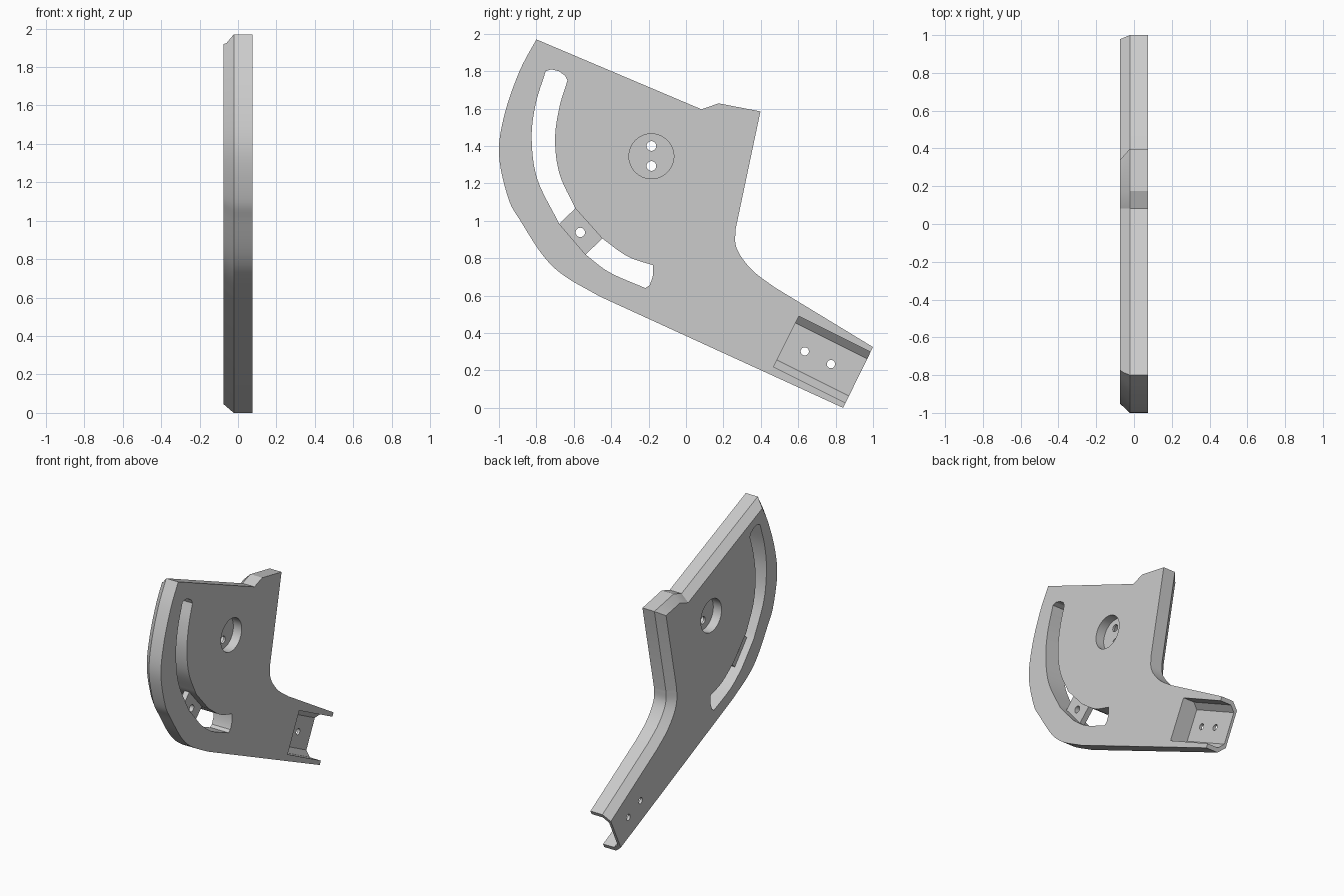
import bpy, bmesh, math
from mathutils import Vector

cube = bpy.data.objects.get("Cube")
if cube:
    bpy.data.objects.remove(cube)

HALF = 0.075      # half of the plate thickness
SHOULDER = -0.022 # where the bevelled edge begins
BEVEL = 0.05

grey = bpy.data.materials.new("plain grey")
grey.use_nodes = True
grey.diffuse_color = (0.6, 0.6, 0.6, 1)
grey.node_tree.nodes["Principled BSDF"].inputs["Base Color"].default_value = (0.6, 0.6, 0.6, 1)


def curve(points, steps=6):
    """Smooth run through (y, z) points."""
    p = [Vector(q) for q in points]
    p = [2 * p[0] - p[1]] + p + [2 * p[-1] - p[-2]]
    out = []
    for a, b, c, d in zip(p, p[1:], p[2:], p[3:]):
        for i in range(steps):
            t = i / steps
            out.append(0.5 * (2 * b + (c - a) * t + (2 * a - 5 * b + 4 * c - d) * t ** 2
                              + (3 * b - a - 3 * c + d) * t ** 3))
    return out + [p[-2]]


def inset(points, dist, open_edge):
    """Mitred inset of a counter-clockwise outline; one edge stays in place."""
    n, out = len(points), []
    for i, p in enumerate(points):
        d0 = (p - points[i - 1]).normalized()
        d1 = (points[(i + 1) % n] - p).normalized()
        n0, n1 = Vector((-d0.y, d0.x)), Vector((-d1.y, d1.x))
        a = 0 if (i - 1) % n == open_edge else dist
        b = 0 if i == open_edge else dist
        k = n0.dot(n1)
        if k > 0.999:
            out.append(p + n0 * dist)
        else:
            out.append(p + (n0 * (a - b * k) + n1 * (b - a * k)) / (1 - k * k))
    return out


def loft(name, loops):
    """Closed solid through matching loops of 3D points."""
    bm = bmesh.new()
    rings = [[bm.verts.new(q) for q in loop] for loop in loops]
    n = len(rings[0])
    for r, s in zip(rings, rings[1:]):
        for i in range(n):
            j = (i + 1) % n
            bm.faces.new((r[i], r[j], s[j], s[i]))
    bm.faces.new(rings[0][::-1])
    bm.faces.new(rings[-1])
    bmesh.ops.recalc_face_normals(bm, faces=bm.faces)
    me = bpy.data.meshes.new(name)
    bm.to_mesh(me)
    bm.free()
    ob = bpy.data.objects.new(name, me)
    bpy.context.collection.objects.link(ob)
    me.materials.append(grey)
    return ob


def at(x, points):
    return [(x, p[0], p[1]) for p in points]


def prism(name, points, x0, x1):
    return loft(name, [at(x0, points), at(x1, points)])


def disc(y, z, r, n=32):
    return [(y + r * math.cos(math.tau * i / n), z + r * math.sin(math.tau * i / n)) for i in range(n)]


def cut(target, cutter):
    cutter.hide_render = True
    mod = target.modifiers.new("cut", 'BOOLEAN')
    mod.operation, mod.solver, mod.object = 'DIFFERENCE', 'EXACT', cutter
    bpy.context.view_layer.objects.active = target
    bpy.ops.object.modifier_apply(modifier=mod.name)
    bpy.data.objects.remove(cutter)


# Plate outline, counter-clockwise from the top corner
front_edge = curve([(-0.80, 1.97), (-0.89, 1.80), (-0.97, 1.57), (-1, 1.355), (-0.95, 1.12),
                    (-0.885, 1.0), (-0.765, 0.815), (-0.65, 0.705), (-0.46, 0.595)])
inner_edge = curve([(0.473, 0.645), (0.366, 0.725), (0.297, 0.805), (0.265, 0.875), (0.265, 0.955)])
handle_end = [Vector((0.84, 0)), Vector((1, 0.325))]
top_edge = [Vector(q) for q in ((0.398, 1.585), (0.174, 1.628), (0.083, 1.596))]
outline = front_edge + handle_end + inner_edge + top_edge

plate = loft("plate", [at(HALF, outline), at(SHOULDER, outline),
                       at(-HALF, inset(outline, BEVEL, len(front_edge)))])

# Curved slot, straight where the bridge sits
outer_a = curve([(-0.75, 1.80), (-0.805, 1.62), (-0.825, 1.435), (-0.794, 1.22), (-0.677, 0.983)])
outer_b = curve([(-0.537, 0.82), (-0.41, 0.725), (-0.217, 0.64)])
inner_b = curve([(-0.175, 0.762), (-0.313, 0.81), (-0.447, 0.905)])
inner_a = curve([(-0.592, 1.067), (-0.676, 1.25), (-0.70, 1.435), (-0.677, 1.607), (-0.634, 1.75)])
slot = (outer_a + outer_b + [(-0.195, 0.655), (-0.178, 0.70)] + inner_b + inner_a
        + [(-0.645, 1.775), (-0.68, 1.80), (-0.72, 1.81)])
cut(plate, prism("slot_cutter", slot, -0.2, 0.2))

# Round pocket on both faces with a thin web between
for side in (-1, 1):
    cut(plate, prism("pocket_cutter", disc(-0.185, 1.345, 0.12, 64), side * 0.008, side * 0.2))

# Open channel at the handle end, with sloped lower walls
along, across = Vector((0.894, -0.447)), Vector((0.447, 0.894))
corner = Vector((0.468, 0.22))
section = [(0.2, 0), (-0.015, 0), (-0.055, 0.04), (-0.055, 0.262), (-0.015, 0.302), (0.2, 0.302)]


def channel_loop(dist):
    pts = [(x, corner + along * dist + across * s) for x, s in section]
    return [(x, p.x, p.y) for x, p in pts]


cut(plate, loft("channel_cutter", [channel_loop(0), channel_loop(0.7)]))

# Bolt holes in the web and the channel floor
for y, z, r in ((-0.185, 1.40, 0.026), (-0.185, 1.293, 0.026), (0.635, 0.302, 0.022), (0.775, 0.234, 0.022)):
    cut(plate, prism("hole_cutter", disc(y, z, r), -0.2, 0.2))

# Bridge across the slot, with its own hole
bridge = prism("slot_bridge", [outer_a[-1], outer_b[0], inner_b[-1], inner_a[0]], -0.02, 0.02)
cut(bridge, prism("bridge_hole_cutter", disc(-0.565, 0.938, 0.025), -0.2, 0.2))

for ob in (plate, bridge):
    bpy.ops.object.select_all(action='DESELECT')
    ob.select_set(True)
    bpy.context.view_layer.objects.active = ob
    bpy.ops.object.shade_smooth_by_angle(angle=math.radians(25))
